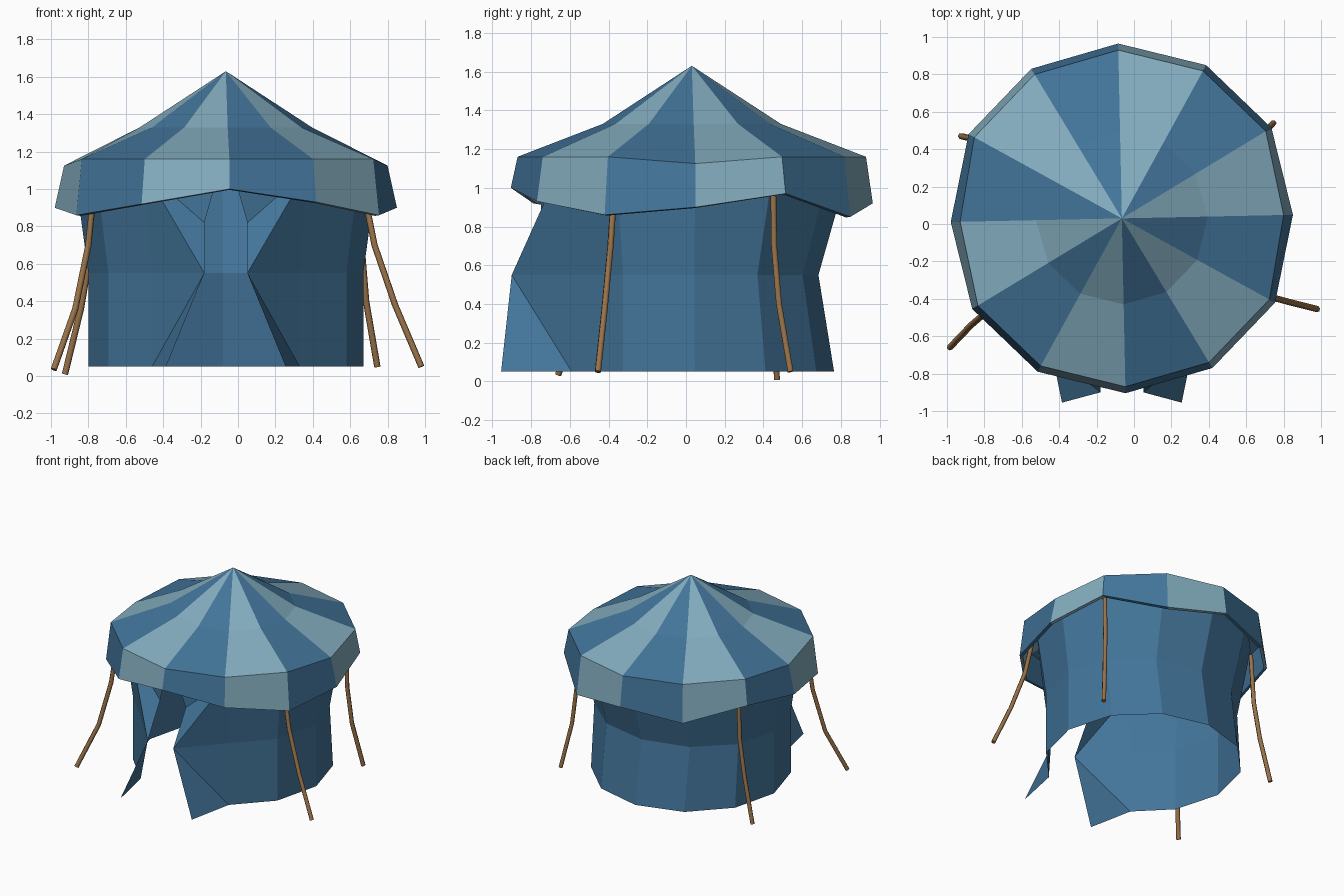
import bpy, bmesh, math
from mathutils import Vector

cube = bpy.data.objects.get("Cube")
if cube:
    bpy.data.objects.remove(cube, do_unlink=True)

CX, CY = -0.065, 0.03   # tent axis
SIDES = 12


def material(name, rgb):
    m = bpy.data.materials.new(name)
    m.use_nodes = True
    col = (*rgb, 1)
    m.diffuse_color = col
    m.node_tree.nodes["Principled BSDF"].inputs["Base Color"].default_value = col
    return m


blue = material("canvas_blue", (0.055, 0.175, 0.32))
pale = material("canvas_pale", (0.23, 0.42, 0.52))
wood = material("pole_brown", (0.32, 0.17, 0.065))


def polar(deg, r, z):
    a = math.radians(deg)
    return Vector((CX + r * math.cos(a), CY + r * math.sin(a), z))


def finish(bm, name, mats):
    me = bpy.data.meshes.new(name)
    bm.to_mesh(me)
    bm.free()
    ob = bpy.data.objects.new(name, me)
    bpy.context.collection.objects.link(ob)
    for m in mats:
        me.materials.append(m)
    return ob


# Striped roof with a drooping, wavy valance
hem = [0.90, 0.97, 0.85, 0.92, 0.86, 0.96, 0.90, 0.86, 0.92, 1.0, 0.93, 0.86]
bm = bmesh.new()
apex = bm.verts.new((CX, CY, 1.63))
mid, eave, low = [], [], []
for i in range(SIDES):
    deg = i * 30 + 1.2
    side = i % 6 == 0
    mid.append(bm.verts.new(polar(deg, 0.46, 1.33)))
    eave.append(bm.verts.new(polar(deg, 0.865 if side else 0.90,
                                   1.125 if side else 1.16)))
    low.append(bm.verts.new(polar(deg, 0.915 if side else 0.935, hem[i])))
for i in range(SIDES):
    j = (i + 1) % SIDES
    faces = [bm.faces.new((apex, mid[i], mid[j]))]
    for up, dn in ((mid, eave), (eave, low)):
        faces.append(bm.faces.new((up[i], dn[i], dn[j], up[j])))
    for f in faces:
        f.material_index = (i + 1) % 2
roof = finish(bm, "striped_roof", [blue, pale])
sol = roof.modifiers.new("cloth_thickness", "SOLIDIFY")
sol.thickness = 0.025
sol.offset = -1

# Wall cloth, open at the front
angles = [-57.5] + [i * 30 + 1.2 for i in range(-1, 8)] + [237.5]
bm = bmesh.new()
cols = []
for deg in angles:
    waist = polar(deg, 0.735, 0.55)
    if waist.y > CY:
        waist.y = CY + (waist.y - CY) * 0.89
    points = (polar(deg, 0.735, 0.05), waist, polar(deg, 0.81, 1.10))
    cols.append([bm.verts.new(p) for p in points])
for a, b in zip(cols, cols[1:]):
    for k in range(2):
        bm.faces.new((a[k], b[k], b[k + 1], a[k + 1]))

# Pulled-out door flaps, mirrored about the tent axis
for s, (foot, waist, top) in ((1, cols[0]), (-1, cols[-1])):
    tip, knee, bend, peak = [bm.verts.new((CX + s * x, y, z)) for x, y, z in
                             ((0.32, -0.955, 0.05), (0.115, -0.90, 0.55),
                              (0.115, -0.74, 0.82), (0.035, -0.77, 1.10))]
    for tri in ((tip, foot, knee), (foot, waist, knee), (waist, top, knee),
                (knee, top, bend), (bend, top, peak)):
        bm.faces.new(tri if s > 0 else tri[::-1])
finish(bm, "tent_wall", [blue])


# Bent guy poles
def pole(name, points):
    cu = bpy.data.curves.new(name, "CURVE")
    cu.dimensions = "3D"
    cu.bevel_depth = 0.017
    cu.bevel_resolution = 1
    cu.use_fill_caps = True
    sp = cu.splines.new("POLY")
    sp.points.add(len(points) - 1)
    for p, co in zip(sp.points, points):
        p.co = (*co, 1)
    ob = bpy.data.objects.new(name, cu)
    bpy.context.collection.objects.link(ob)
    cu.materials.append(wood)


pole("pole_front_left", [(0.67, -0.37, 1.0), (0.73, -0.39, 0.70),
                         (0.84, -0.42, 0.38), (0.98, -0.455, 0.05)])
pole("pole_front_right", [(-0.77, -0.45, 1.0), (-0.80, -0.48, 0.70),
                          (-0.87, -0.54, 0.36), (-0.985, -0.66, 0.035)])
pole("pole_back_left", [(0.66, 0.45, 1.05), (0.66, 0.455, 0.70),
                        (0.685, 0.48, 0.40), (0.745, 0.54, 0.05)])
pole("pole_back_right", [(-0.77, 0.43, 1.05), (-0.79, 0.44, 0.65),
                         (-0.84, 0.45, 0.36), (-0.925, 0.47, 0.01)])
